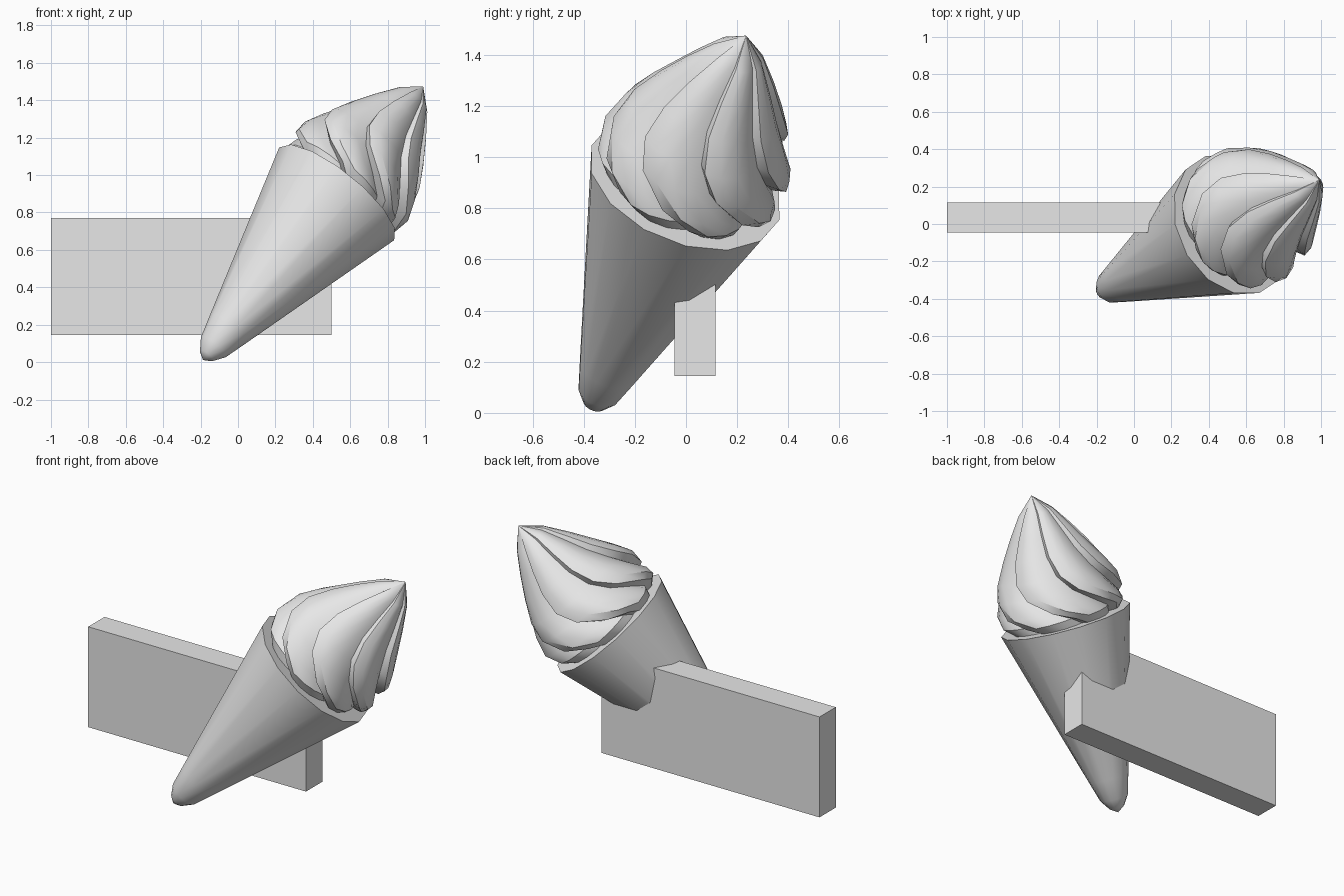
import bpy, bmesh
from math import sin, cos, radians, pi
from mathutils import Vector, Matrix

if "Cube" in bpy.data.objects:
    bpy.data.objects.remove(bpy.data.objects["Cube"])

grey = bpy.data.materials.new("plain grey")
grey.use_nodes = True
grey.diffuse_color = (0.8, 0.8, 0.8, 1)
grey.node_tree.nodes["Principled BSDF"].inputs["Base Color"].default_value = (0.8, 0.8, 0.8, 1)

# Tilted frame: local z runs from the cone tip to the swirl tip
tip = Vector((-0.18, -0.365, 0.02))
axis = (Vector((0.99, 0.235, 1.475)) - tip).normalized()
side = (Vector((1, 0, 0)) - axis * axis.x).normalized()
FRAME = Matrix.Translation(tip) @ Matrix((side, axis.cross(side), axis)).transposed().to_4x4()


def finish(name, bm, smooth_angle=None):
    bmesh.ops.recalc_face_normals(bm, faces=bm.faces)
    mesh = bpy.data.meshes.new(name)
    bm.to_mesh(mesh)
    bm.free()
    mesh.materials.append(grey)
    obj = bpy.data.objects.new(name, mesh)
    bpy.context.collection.objects.link(obj)
    if smooth_angle:
        bpy.ops.object.select_all(action="DESELECT")
        obj.select_set(True)
        bpy.context.view_layer.objects.active = obj
        bpy.ops.object.shade_smooth_by_angle(angle=radians(smooth_angle))
    return obj


def loft(name, rings, smooth_angle, start=None, end=None):
    """Join rings of points; close each end with a point or a flat cap."""
    bm = bmesh.new()
    loops = [[bm.verts.new(FRAME @ p) for p in ring] for ring in rings]
    n = len(loops[0])
    for low, high in zip(loops, loops[1:]):
        for i in range(n):
            j = (i + 1) % n
            bm.faces.new((low[i], low[j], high[j], high[i]))
    for loop, height in ((loops[0], start), (loops[-1], end)):
        if height is None:
            bm.faces.new(loop)
        else:
            apex = bm.verts.new(FRAME @ Vector((0, 0, height)))
            for i in range(n):
                bm.faces.new((loop[i], loop[(i + 1) % n], apex))
    return finish(name, bm, smooth_angle)


def polar(r, angle, t):
    return Vector((r * cos(angle), r * sin(angle), t))


# Cone with a rounded tip and a flat rim
SIDES = 14
cone_profile = [(0.02, 0.045), (0.08, 0.085), (0.21, 0.122), (1.186, 0.395)]
loft("cone", [[polar(r, radians(14) + 2 * pi * i / SIDES, t) for i in range(SIDES)]
              for t, r in cone_profile], 40, start=-0.012)

# Swirl of overlapping lobes: height, crest radius, twist in degrees
LOBES = 7
swirl_profile = [(1.18, 0.325, 24), (1.235, 0.375, 10), (1.3, 0.392, -10),
                 (1.4, 0.375, -32), (1.5, 0.335, -45), (1.62, 0.265, -51),
                 (1.74, 0.19, -51), (1.86, 0.107, -47)]
# Lobe section: fraction across the lobe, fraction of crest radius
lobe = [(0.0, 0.83), (0.07, 0.97), (0.3, 1.0), (0.55, 0.97), (0.8, 0.9)]
rings = []
for t, r, twist in swirl_profile:
    rings.append([polar(r * k, radians(twist) + 2 * pi * (i + f) / LOBES, t)
                  for i in range(LOBES) for f, k in lobe])
loft("swirl", rings, 35, end=1.961)

# Flat board behind the cone
bm = bmesh.new()
bmesh.ops.create_cube(bm, size=1, matrix=Matrix.Translation((-0.25, 0.035, 0.4575))
                      @ Matrix.Diagonal((1.5, 0.16, 0.625, 1)))
finish("board", bm)
